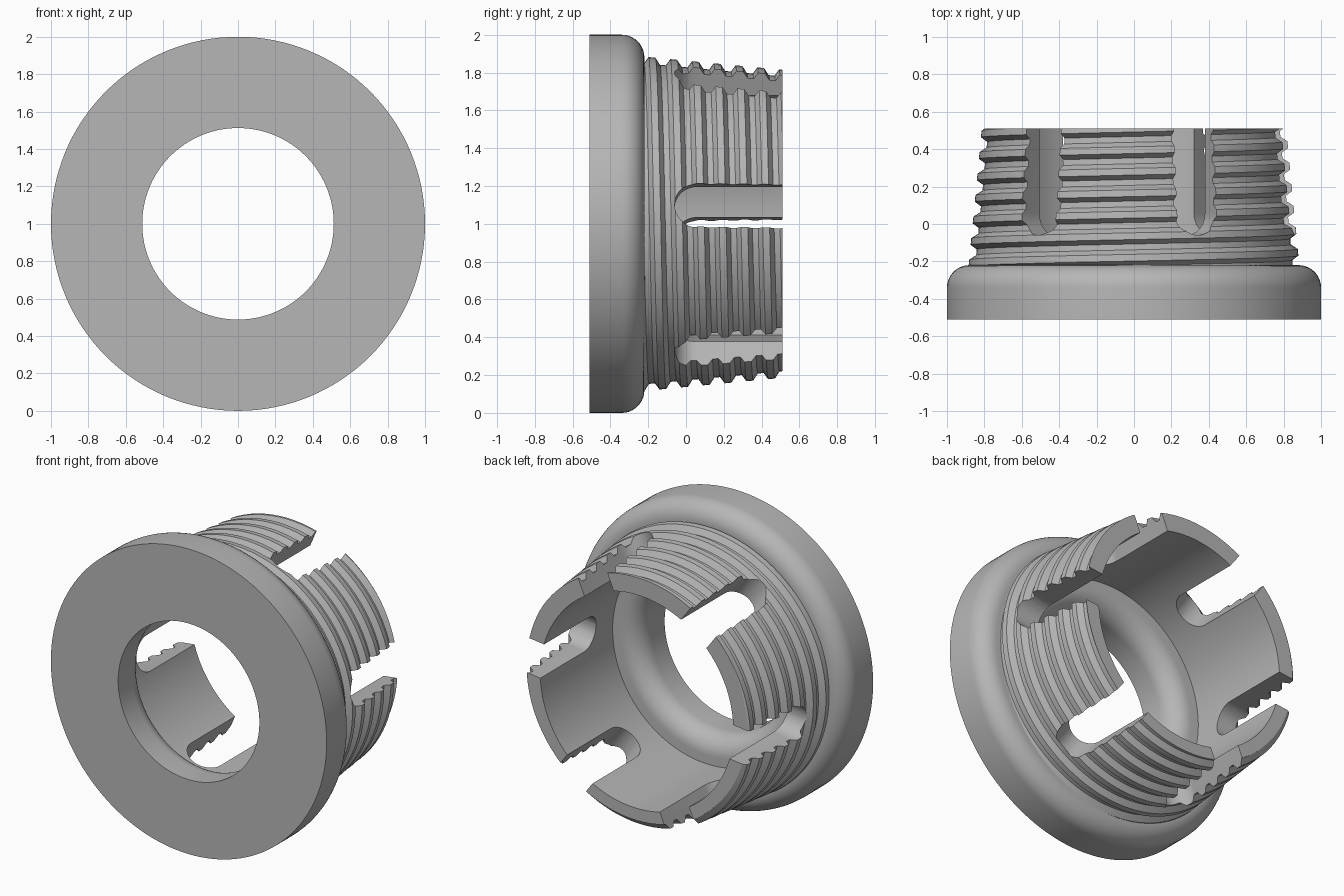
import bpy, bmesh
from math import sin, cos, pi, radians

cube = bpy.data.objects.get("Cube")
if cube:
    bpy.data.objects.remove(cube, do_unlink=True)

grey = bpy.data.materials.new("plain grey")
grey.use_nodes = True
colour = (0.47, 0.47, 0.47, 1)
grey.diffuse_color = colour
grey.node_tree.nodes["Principled BSDF"].inputs["Base Color"].default_value = colour

FRONT, BACK = -0.51, 0.51
BORE, HOLE = 0.70, 0.512


def make_object(name, bm):
    bmesh.ops.recalc_face_normals(bm, faces=bm.faces[:])
    mesh = bpy.data.meshes.new(name)
    bm.to_mesh(mesh)
    bm.free()
    obj = bpy.data.objects.new(name, mesh)
    bpy.context.collection.objects.link(obj)
    mesh.materials.append(grey)
    return obj


def polar(r, y, a):
    """Point around the y axis, angle measured from the top towards +x."""
    return (r * sin(a), y, 1 + r * cos(a))


def lathe(name, profile, n=128):
    bm = bmesh.new()
    rings = [[bm.verts.new(polar(r, y, 2 * pi * i / n)) for r, y in profile]
             for i in range(n)]
    for i in range(n):
        a, b = rings[i], rings[(i + 1) % n]
        for j in range(len(profile)):
            k = (j + 1) % len(profile)
            bm.faces.new((a[j], a[k], b[k], b[j]))
    return make_object(name, bm)


def arc(cr, cy, rad, a0, a1, n=10):
    return [(cr + rad * cos(radians(a0 + (a1 - a0) * i / n)),
             cy + rad * sin(radians(a0 + (a1 - a0) * i / n))) for i in range(n + 1)]


def smooth(obj):
    bpy.ops.object.select_all(action='DESELECT')
    obj.select_set(True)
    bpy.context.view_layer.objects.active = obj
    bpy.ops.object.shade_smooth_by_angle(angle=radians(25))


# Flange with rounded outer shoulder and rounded inner lip
flange = lathe("flange", [(1, FRONT)] + arc(0.88, -0.34, 0.12, 0, 90)
               + [(0.76, -0.22), (0.76, -0.24)]
               + arc(HOLE + 0.13, -0.37, 0.13, 90, 180) + [(HOLE, FRONT)])
smooth(flange)


# Tapered sleeve with a helical thread, made as a strip trimmed at both ends
def threaded_plug(n=96, pitch=0.115, turns=13):
    steps = [(-0.018, 0.035), (0.018, 0.035), (0.042, 0), (0.073, 0)]
    bm = bmesh.new()
    rows = []
    for m in range(turns * 4):
        k, j = divmod(m, 4)
        offset, height = steps[j]
        row = []
        for i in range(n):
            y = -0.18 + (k - 3 + i / n) * pitch + offset
            row.append(bm.verts.new(polar(0.828 - 0.095 * y + height, y, 2 * pi * i / n)))
        rows.append(row)
    for m in range(len(rows) - 1):
        for i in range(n):
            if i < n - 1:
                bm.faces.new((rows[m][i], rows[m][i + 1], rows[m + 1][i + 1], rows[m + 1][i]))
            elif m + 5 < len(rows):
                bm.faces.new((rows[m][i], rows[m + 4][0], rows[m + 5][0], rows[m + 1][i]))
    for y, side in ((-0.27, -1), (BACK, 1)):
        bmesh.ops.bisect_plane(bm, geom=bm.verts[:] + bm.edges[:] + bm.faces[:],
                               plane_co=(0, y, 0), plane_no=(0, side, 0), clear_outer=True)
    bmesh.ops.holes_fill(bm, edges=[e for e in bm.edges if e.is_boundary], sides=0)
    return make_object("threaded_sleeve", bm)


# Cutter for the six round-ended slots
def slot_cutter(half=0.115, end=0.055, first=83.3):
    bm = bmesh.new()
    outline = [(half, 0.7)] + arc(0, end, half, 0, -180, 16) + [(-half, 0.7)]
    for s in range(6):
        a = radians(first + 60 * s)
        inner, outer = [[bm.verts.new((r * sin(a) + u * cos(a), y, 1 + r * cos(a) - u * sin(a)))
                         for u, y in outline] for r in (0.5, 1.1)]
        bm.faces.new(inner)
        bm.faces.new(outer)
        for j in range(len(outline)):
            k = (j + 1) % len(outline)
            bm.faces.new((inner[j], inner[k], outer[k], outer[j]))
    return make_object("slot_cutter", bm)


# Cutter for the bore
def bore_cutter(n=128):
    bm = bmesh.new()
    ends = [[bm.verts.new(polar(BORE, y, 2 * pi * i / n)) for i in range(n)] for y in (-1, 1)]
    for loop in ends:
        bm.faces.new(loop)
    for i in range(n):
        k = (i + 1) % n
        bm.faces.new((ends[0][i], ends[0][k], ends[1][k], ends[1][i]))
    return make_object("bore_cutter", bm)


sleeve = threaded_plug()
for cutter in (bore_cutter(), slot_cutter()):
    cutter.hide_render = True
    bpy.context.view_layer.objects.active = sleeve
    mod = sleeve.modifiers.new("cut", 'BOOLEAN')
    mod.operation = 'DIFFERENCE'
    mod.solver = 'EXACT'
    mod.object = cutter
    bpy.ops.object.modifier_apply(modifier=mod.name)
    bpy.data.objects.remove(cutter, do_unlink=True)
smooth(sleeve)
